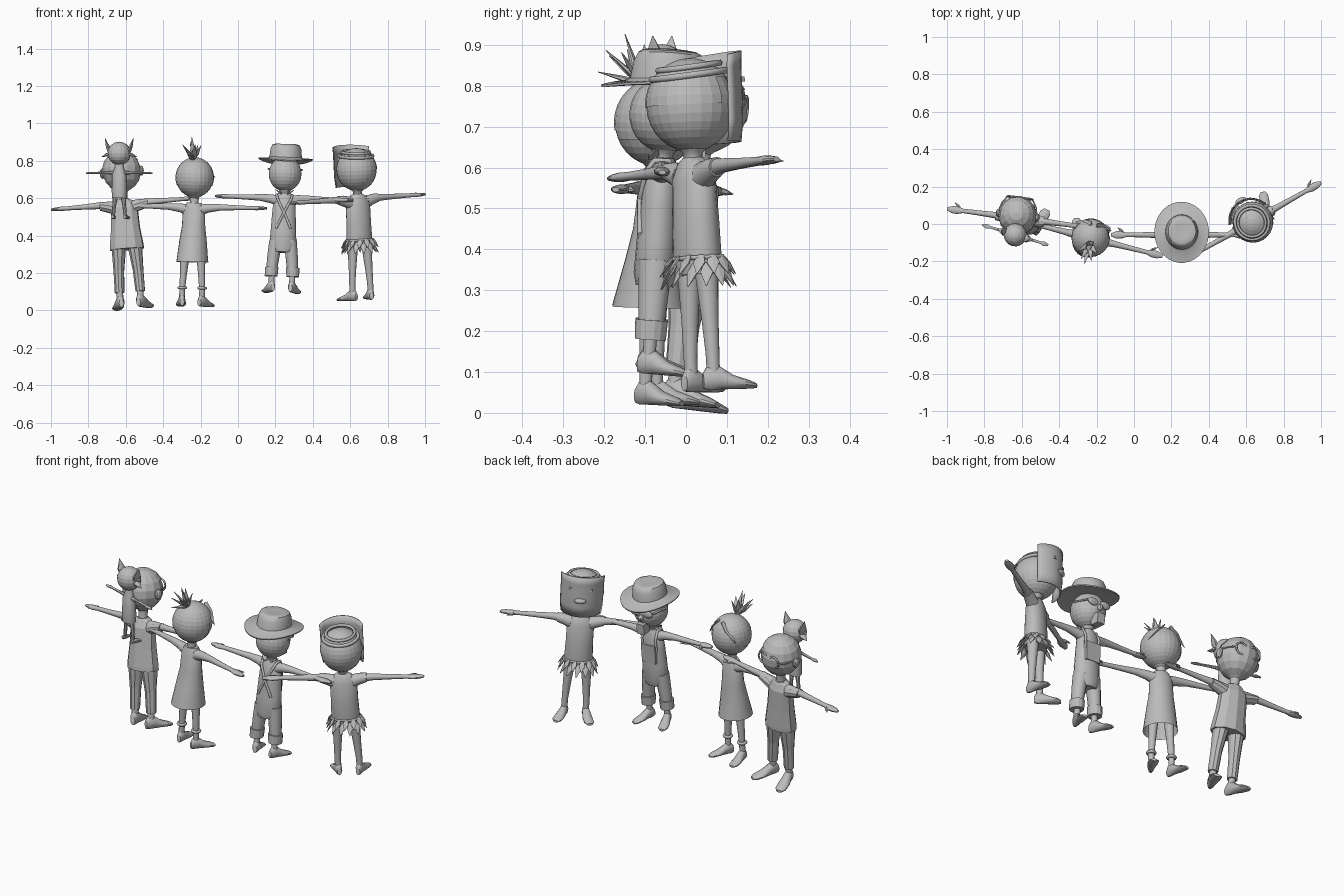
import bpy, bmesh, math
from mathutils import Matrix, Vector

if "Cube" in bpy.data.objects:
    bpy.data.objects.remove(bpy.data.objects["Cube"])

grey = bpy.data.materials.new("plain grey")
grey.diffuse_color = (0.5, 0.5, 0.5, 1)
grey.use_nodes = True
grey.node_tree.nodes["Principled BSDF"].inputs["Base Color"].default_value = grey.diffuse_color
R, T = Matrix.Rotation, Matrix.Translation
rad = math.radians


def finish(name, bm, M, smooth=True):
    bmesh.ops.recalc_face_normals(bm, faces=bm.faces[:])
    me = bpy.data.meshes.new(name)
    bm.to_mesh(me)
    bm.free()
    me.materials.append(grey)
    ob = bpy.data.objects.new(name, me)
    ob.matrix_world = M
    bpy.context.collection.objects.link(ob)
    ob["round"] = smooth
    return ob


def loft(name, M, axis, secs, n=16, caps=(True, True), smooth=True):
    """Elliptical sections (position, offset a, offset b, radius a, radius b) along an axis."""
    bm = bmesh.new()
    rings = []
    for t, a, b, ra, rb in secs:
        ring = []
        for i in range(n):
            w = 2 * math.pi * (i + 0.5) / n
            p, q = a + ra * math.cos(w), b + rb * math.sin(w)
            ring.append(bm.verts.new({'x': (t, p, q), 'y': (p, t, q), 'z': (p, q, t)}[axis]))
        rings.append(ring)
    for r0, r1 in zip(rings, rings[1:]):
        for i in range(n):
            j = (i + 1) % n
            bm.faces.new((r0[i], r0[j], r1[j], r1[i]))
    if caps[0]:
        bm.faces.new(rings[0])
    if caps[1]:
        bm.faces.new(rings[-1])
    return finish(name, bm, M, smooth)


def ball(name, M, c, r, n=24, keep=None, smooth=False):
    bm = bmesh.new()
    bmesh.ops.create_uvsphere(bm, u_segments=n, v_segments=max(6, n * 2 // 3), radius=1,
                              matrix=T(c) @ Matrix.Diagonal((*r, 1)))
    if keep:
        drop = [f for f in bm.faces if not keep(f.calc_center_median() - Vector(c))]
        bmesh.ops.delete(bm, geom=drop, context='FACES')
    return finish(name, bm, M, smooth)


def box(name, M, c, s):
    bm = bmesh.new()
    bmesh.ops.create_cube(bm, size=1, matrix=T(c) @ Matrix.Diagonal((*s, 1)))
    return finish(name, bm, M, False)


def tube(name, M, pts, r, closed=False):
    cu = bpy.data.curves.new(name, 'CURVE')
    cu.dimensions = '3D'
    cu.bevel_depth, cu.bevel_resolution = r, 1
    sp = cu.splines.new('POLY')
    sp.points.add(len(pts) - 1)
    for p, q in zip(sp.points, pts):
        p.co = (*q, 1)
    sp.use_cyclic_u = closed
    cu.materials.append(grey)
    ob = bpy.data.objects.new(name, cu)
    ob.matrix_world = M
    bpy.context.collection.objects.link(ob)


def leaf(name, M, a, b, w, t=0.004):
    """Pointed leaf from a to b."""
    d = Vector(b) - Vector(a)
    L = d.length
    loft(name, M @ T(a) @ d.to_track_quat('Z', 'Y').to_matrix().to_4x4(), 'z',
         [(0, 0, 0, w * .5, t), (L * .4, 0, 0, w, t), (L, 0, 0, .001, .001)], 6, smooth=False)


def person(n, shoulder, hs, yaw, roll, pitch, span, hc, hr, foot, leg, hip, n_side=20):
    """Head, neck, arms, legs and feet; returns the figure's matrix (faces local +y)."""
    M = T(shoulder) @ R(rad(yaw), 4, 'Z') @ R(rad(-roll), 4, 'Y') @ R(rad(pitch), 4, 'X') @ T((0, 0, -hs))
    ball(n + "_head", M, (0, 0, hc), (hr, hr * 1.02, hr * 1.06), n_side)
    loft(n + "_neck", M, 'z', [(hs - .01, 0, 0, .03, .03), (hs + .02, 0, 0, .022, .022),
         (hc - hr * 1.08, 0, 0, .025, .025), (hc - hr * .85, 0, 0, hr * .5, hr * .5)], 14)
    for s, side in ((-1, "left"), (1, "right")):
        loft(f"{n}_{side}_arm", M, 'x', [(s * t * span, 0, z + hs, a, b) for t, z, a, b in (
            (.1, -.015, .03, .03), (.2, -.005, .023, .024), (.35, 0, .017, .018), (.55, 0, .014, .014),
            (.78, 0, .012, .011), (.86, 0, .021, .012), (.93, 0, .02, .01), (1, 0, .009, .006))], 12)
        leaf(f"{n}_{side}_thumb", M, (s * span * .82, .012, hs), (s * span * .91, .04, hs - .003), .009, .008)
        x = s * .055
        loft(f"{n}_{side}_leg", M, 'z', [(.03, x, 0, leg * .75, leg * .75), (.09, x, 0, leg * .75, leg * .8),
             (hip * .6, x * .9, 0, leg * .95, leg), (hip, s * .042, 0, leg * 1.3, leg * 1.4)], 12)
        F = M @ T((x, 0, 0)) @ R(rad(-18 * s), 4, 'Z') @ Matrix.Scale(foot, 4)
        loft(f"{n}_{side}_foot", F, 'y', [(-.03, 0, .026, .013, .022), (-.015, 0, .035, .02, .035),
             (.015, 0, .034, .023, .034), (.055, 0, .02, .029, .02), (.1, 0, .012, .029, .012),
             (.12, 0, .008, .016, .007)], 12)
    return M


def ring(c, rx, ry, k=24, plane='xy', tilt=0):
    out = []
    for i in range(k):
        w = 2 * math.pi * i / k
        a, b = rx * math.cos(w), ry * math.sin(w)
        out.append((c[0] + a, c[1] + b, c[2] + tilt * b) if plane == 'xy' else (c[0] + a, c[1], c[2] + b))
    return out


# Child with round glasses, carrying a toy on the back
n = "glasses_child"
M = person(n, (-.61, .03, .57), .56, -7.5, 4.6, -5, .393, .735, .103, 1.0, .024, .36, 14)
loft(n + "_shirt", M, 'z', [(.315, 0, 0, .094, .068), (.335, 0, 0, .093, .068), (.43, 0, 0, .08, .06),
     (.54, 0, 0, .074, .052), (.575, 0, 0, .05, .036), (.585, 0, 0, .03, .03)], 10, smooth=False)
for s, side in ((-1, "left"), (1, "right")):
    loft(f"{n}_{side}_sleeve", M, 'x', [(s * .05, 0, .535, .035, .032), (s * .09, 0, .547, .032, .028),
         (s * .13, 0, .556, .027, .023)], 10, smooth=False)
    loft(f"{n}_{side}_trouser", M, 'z', [(.085, s * .056, 0, .026, .027), (.2, s * .052, 0, .029, .031),
         (.34, s * .043, 0, .04, .05)], 10, smooth=False)
    ball(f"{n}_{side}_ear", M, (s * .105, 0, .73), (.014, .022, .028), 10)
    tube(f"{n}_{side}_lens_rim", M, ring((s * .037, .093, .745), .031, .031, 16, 'xz'), .005, True)
    tube(f"{n}_{side}_glasses_arm", M, [(s * .068, .092, .745), (s * .092, .055, .747), (s * .106, .0, .75)], .004)
ball(n + "_hair", M, (0, 0, .735), (.106, .108, .112), 14, lambda p: p.z > .055 or (p.y < -.02 and p.z > -.03))

# Toy figure hanging on that child's back
P = T((-.635, -.058, 0)) @ R(rad(-17), 4, 'Z')
ball("toy_head", P, (0, 0, .84), (.062, .062, .062), 16)
loft("toy_body", P, 'z', [(.6, 0, 0, .039, .032), (.64, 0, 0, .041, .034), (.73, 0, 0, .038, .03),
     (.765, 0, 0, .024, .02), (.8, 0, 0, .02, .02)], 12)
for s, side in ((-1, "left"), (1, "right")):
    loft(f"toy_{side}_arm", P, 'x', [(s * .02, 0, .735, .014, .014), (s * .06, 0, .736, .009, .008),
         (s * .14, 0, .735, .007, .006), (s * .16, 0, .735, .014, .006), (s * .185, 0, .734, .005, .004)], 8)
    loft(f"toy_{side}_leg", P, 'z', [(.5, s * .034, 0, .009, .009), (.56, s * .028, 0, .01, .01),
         (.62, s * .02, 0, .015, .016)], 8)
    loft(f"toy_{side}_foot", P, 'y', [(-.015, s * .034, .5, .009, .01), (.01, s * .036, .5, .013, .012),
         (.045, s * .04, .495, .008, .005)], 8)
    leaf(f"toy_{side}_upper_ear", P, (s * .052, 0, .84), (s * .08, 0, .922), .026, .009)
    leaf(f"toy_{side}_lower_ear", P, (s * .05, 0, .84), (s * .1, 0, .82), .022, .009)

# Child in a dress with a spiky top tuft
n = "dress_child"
M = person(n, (-.235, -.075, .553), .533, -14, -1, -1.5, .4, .69, .1, .88, .02, .3, 24)
loft(n + "_dress", M, 'z', [(.238, 0, -.01, .086, .09), (.25, 0, -.01, .084, .088), (.35, 0, -.005, .074, .066),
     (.43, 0, 0, .063, .052), (.52, 0, 0, .06, .042), (.555, 0, 0, .04, .03)], 20, (False, True))
ball(n + "_hair", M, (0, 0, .69), (.103, .105, .109), 24,
     lambda p: p.z > .05 or (p.y < .035 and p.z > -.015 - .3 * abs(p.x)))
for s, side in ((-1, "left"), (1, "right")):
    tube(f"{n}_{side}_sock_roll", M, ring((s * .055, 0, .1), .019, .019, 14), .008, True)
    leaf(f"{n}_{side}_fringe", M, (s * .015, .07, .785), (s * .1, .06, .69), .022)
for i, (dx, dy, dz) in enumerate(((0, -.11, .02), (-.025, -.09, .06), (.03, -.085, .075), (-.05, -.05, .075),
                                  (.05, -.04, .07), (0, -.045, .115), (-.02, .0, .09), (.02, .015, .075))):
    mid = (dx * .55, -.045 + dy * .65, .785 + dz * .4)
    leaf(f"{n}_tuft_{i}", M, (0, -.04, .785), (dx, -.04 + dy, .79 + dz), .016, .007)

# Man in overalls with a wide hat, dark glasses and a short beard
n = "hat_man"
M = person(n, (.248, -.058, .6), .505, 0, -1.8, -4, .37, .635, .088, .88, .021, .26, 22)
loft(n + "_overalls", M, 'z', [(.215, 0, 0, .055, .045), (.245, 0, 0, .074, .052), (.33, 0, 0, .069, .05),
     (.42, 0, 0, .064, .047), (.5, 0, 0, .058, .04), (.53, 0, 0, .035, .028)], 18)
for s, side in ((-1, "left"), (1, "right")):
    loft(f"{n}_{side}_trouser", M, 'z', [(.1, s * .058, 0, .029, .03), (.2, s * .048, 0, .034, .037),
         (.28, s * .038, 0, .036, .043)], 14)
    loft(f"{n}_{side}_cuff", M, 'z', [(.085, s * .058, 0, .035, .038), (.133, s * .056, 0, .037, .04)], 14, smooth=False)
    tube(f"{n}_{side}_strap", M, [(s * .042, .036, .41), (s * .042, .038, .48), (s * .042, .015, .525),
         (s * .042, -.02, .522), (s * .035, -.038, .495), (0, -.049, .425), (-s * .04, -.043, .34)], .007)
    ball(f"{n}_{side}_dark_lens", M, (s * .036, .083, .65), (.034, .012, .02), 12)
    tube(f"{n}_{side}_glasses_arm", M, [(s * .066, .075, .655), (s * .09, 0, .66)], .005)
    leaf(f"{n}_{side}_collar", M, (s * .015, -.03, .525), (s * .05, -.012, .55), .016)
box(n + "_bib", M, (0, .043, .4), (.085, .015, .1))
box(n + "_beard", M, (0, .078, .565), (.045, .05, .055))
ball(n + "_nose", M, (0, .092, .625), (.014, .018, .016), 10)
hat = loft(n + "_hat", M, 'z', [(.706, 0, 0, .07, .07), (.703, 0, 0, .145, .163), (.709, 0, 0, .146, .164),
      (.716, 0, 0, .094, .105), (.722, 0, 0, .087, .094), (.765, 0, 0, .083, .088), (.787, 0, 0, .074, .078),
      (.793, 0, 0, .06, .066), (.789, 0, 0, .035, .04)], 32)
for v in hat.data.vertices:  # sides of the brim curl up, front and back dip
    v.co.z += .45 * (v.co.x ** 2 - v.co.y ** 2)

# Child with a carved mask and a leaf skirt
n = "mask_child"
M = person(n, (.64, .018, .597), .545, 29.5, 3.3, 1, .414, .7, .107, .88, .022, .3, 24)
loft(n + "_shirt", M, 'z', [(.285, 0, 0, .07, .052), (.31, 0, 0, .074, .055), (.42, 0, 0, .07, .053),
     (.52, 0, 0, .07, .047), (.557, 0, 0, .05, .035), (.572, 0, 0, .026, .025)], 18)
for s, side in ((-1, "left"), (1, "right")):
    loft(f"{n}_{side}_sleeve", M, 'x', [(s * .05, 0, .523, .033, .035), (s * .085, 0, .536, .029, .03),
         (s * .12, 0, .543, .024, .024)], 14)
tube(n + "_skirt_band", M, ring((0, 0, .325), .075, .056), .006, True)
for i in range(26):  # two rows of leaves around the hips
    w, low = 2 * math.pi * i / 26, i % 2
    c, s = math.cos(w), math.sin(w)
    leaf(f"{n}_skirt_leaf_{i}", M, (.074 * c, .056 * s, .33 - .02 * low),
         (.103 * c + .012 * s, .09 * s - .012 * c, .283 - .03 * low), .018)
ball(n + "_hair", M, (0, 0, .7), (.11, .112, .116), 24,
     lambda p: p.z > .06 or (p.y < .03 and p.z > -.01))
tube(n + "_strap", M, ring((0, 0, .775), .09, .092, 28, 'xy', .1), .009, True)
tube(n + "_upper_strap", M, ring((0, 0, .795), .074, .076, 28, 'xy', .1), .008, True)
bm = bmesh.new()  # curved mask shell covering only the face, rising above the head
cols = []
for i in range(15):
    w = rad(22 + 136 * i / 14)
    x, y = .116 * math.cos(w), .128 * math.sin(w)
    cols.append([bm.verts.new((x * k, y * k, z)) for z, k in (
        (.607, .94), (.66, .99), (.73, 1), (.79, 1), (.812 + .15 * y, 1.02))])
for a, b in zip(cols, cols[1:]):
    for j in range(4):
        bm.faces.new((a[j], b[j], b[j + 1], a[j + 1]))
shell = finish(n + "_mask", bm, M)
sol = shell.modifiers.new("thickness", 'SOLIDIFY')
sol.thickness, sol.offset = .006, 0
ball(n + "_mask_mouth", M, (0, .13, .7), (.032, .016, .014), 12)
for s, side in ((-1, "left"), (1, "right")):
    box(f"{n}_{side}_mask_eye", M, (s * .042, .118, .76), (.034, .008, .012))

# Keep hard edges sharp on the rounded parts
bpy.ops.object.select_all(action='DESELECT')
for ob in bpy.data.objects:
    if ob.type == 'MESH' and ob.get("round"):
        ob.select_set(True)
        bpy.context.view_layer.objects.active = ob
bpy.ops.object.shade_smooth_by_angle(angle=rad(40))
